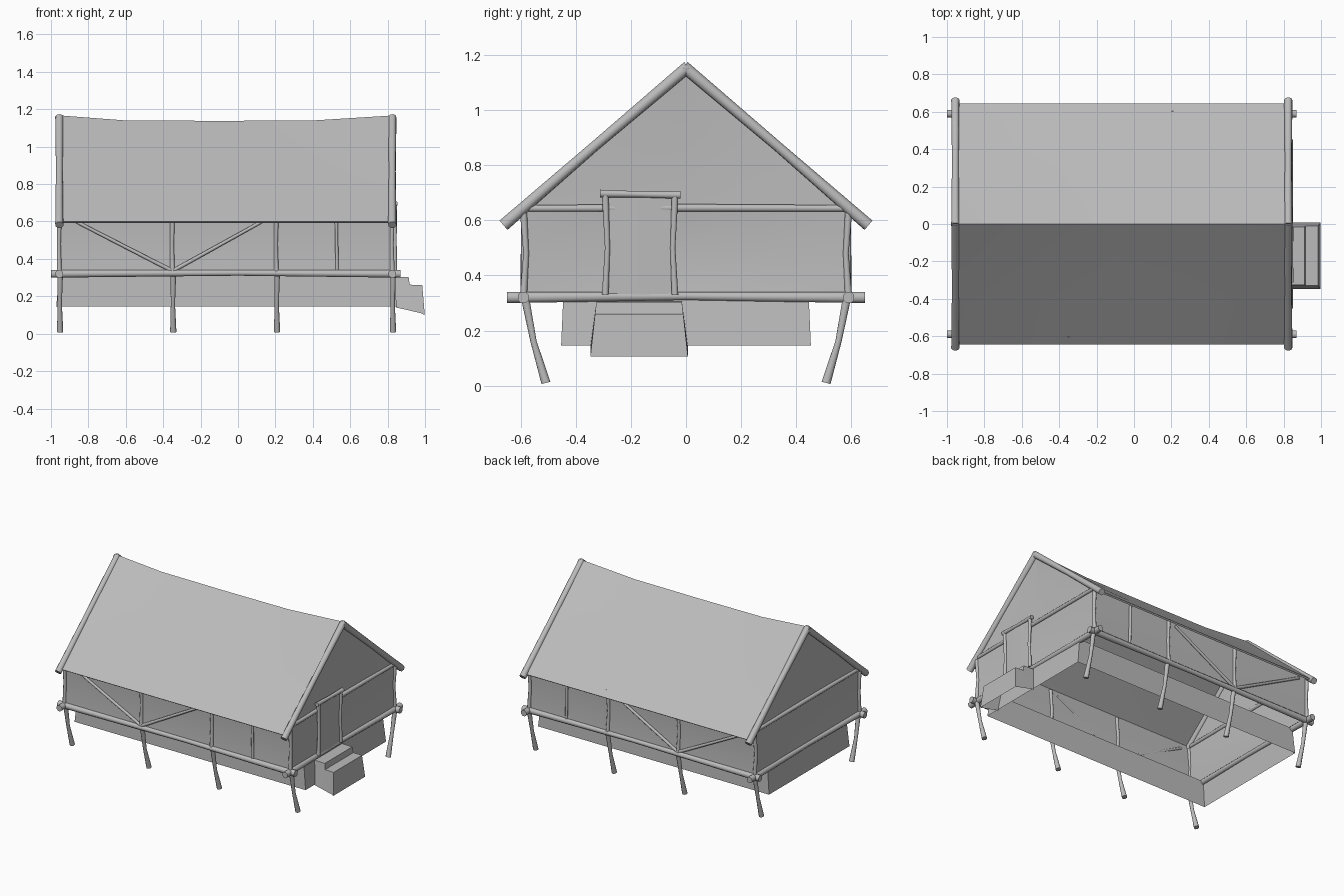
import bpy, bmesh
from mathutils import Vector
from math import cos, sin, pi, radians

cube = bpy.data.objects.get("Cube")
if cube:
    bpy.data.objects.remove(cube, do_unlink=True)

grey = bpy.data.materials.new("plain_grey")
grey.use_nodes = True
grey.diffuse_color = (0.5, 0.5, 0.5, 1)
grey.node_tree.nodes["Principled BSDF"].inputs["Base Color"].default_value = (0.5, 0.5, 0.5, 1)

XB, XF = -0.955, 0.825      # end frames
YW = 0.59                   # long wall frames
LEG_X = (XB, -0.35, 0.205, XF)


def finish(name, bm, angle=50):
    bmesh.ops.recalc_face_normals(bm, faces=bm.faces)
    mesh = bpy.data.meshes.new(name)
    bm.to_mesh(mesh)
    bm.free()
    mesh.materials.append(grey)
    obj = bpy.data.objects.new(name, mesh)
    bpy.context.collection.objects.link(obj)
    bpy.ops.object.select_all(action='DESELECT')
    obj.select_set(True)
    bpy.context.view_layer.objects.active = obj
    bpy.ops.object.shade_smooth_by_angle(angle=radians(angle))
    return obj


def pole(name, points, radii, sides=8):
    """Round log through the points, one radius for each point."""
    pts = [Vector(p) for p in points]
    axis = (pts[-1] - pts[0]).normalized()
    u = axis.orthogonal().normalized()
    v = axis.cross(u)
    bm = bmesh.new()
    rings = []
    for p, r in zip(pts, radii):
        rings.append([bm.verts.new(p + r * (u * cos(2 * pi * (i + .5) / sides) + v * sin(2 * pi * (i + .5) / sides)))
                      for i in range(sides)])
    for a, b in zip(rings, rings[1:]):
        for i in range(sides):
            j = (i + 1) % sides
            bm.faces.new((a[i], a[j], b[j], b[i]))
    bm.faces.new(rings[0])
    bm.faces.new(rings[-1])
    return finish(name, bm)


def sheet(name, rows, closed=False, angle=50):
    """Surface through rows of points."""
    bm = bmesh.new()
    grid = [[bm.verts.new(p) for p in row] for row in rows]
    for a, b in zip(grid, grid[1:]):
        n = len(a)
        for i in range(n if closed else n - 1):
            j = (i + 1) % n
            bm.faces.new((a[i], a[j], b[j], b[i]))
    return finish(name, bm, angle)


# Long sides: beams, legs, posts and braces
for s, side in ((-1, "front"), (1, "back")):
    y = s * YW
    pole(side + "_floor_beam", [(-1.0, y, .32), (0, y, .325), (.87, y, .32)], (.022, .016, .022))
    for i, x in enumerate(LEG_X):
        pole(f"{side}_leg_{i}", [(x + .004, s * .582, .31), (x + .002, s * .553, .16), (x + .004, s * .508, .01)],
             (.016, .012, .018))
        pole(f"{side}_post_{i}", [(x, y, .32), (x - .003, s * .58, .48), (x, y, .635)], (.014, .011, .014))
    pole(side + "_thin_post", [(.53, y, .33), (.525, y, .62)], (.009, .009))
    for x in (-.89, .15):
        pole(f"{side}_brace", [(-.35, y, .335), (x, y, .612)], (.011, .009))
    # Canvas wall, drawn slightly inward at mid height
    sheet(side + "_wall", [[(x, y - s * d, z) for x in LEG_X]
                           for z, d in ((.325, 0), (.48, .01), (.645, 0))])

# End frames: beams, gable walls and roof edge logs
for x, end, out in ((XB, "left_end", -1), (XF, "right_end", 1)):
    pole(end + "_floor_beam", [(x, -.65, .32), (x, 0, .325), (x, .65, .32)], (.022, .016, .022))
    pole(end + "_upper_beam", [(x, -.6, .643), (x, 0, .645), (x, .6, .643)], (.013, .015, .013))
    sheet(end + "_wall", [[(x - out * d * k, y, z) for y, k in ((-YW, 0), (-.3, 1), (0, 1), (.3, 1), (YW, 0))]
                          for z, d in ((.32, .0), (.48, .02), (.645, 0))])
    sheet(end + "_gable", [[(x, -YW, .645), (x - out * .01, 0, .645), (x, YW, .645)],
                           [(x, -.3, .89), (x - out * .02, 0, .89), (x, .3, .89)],
                           [(x, -.01, 1.14), (x, 0, 1.143), (x, .01, 1.14)]])
    for s in (-1, 1):
        pole(end + "_rafter", [(x, -s * .008, 1.157), (x, s * .33, .87), (x, s * .662, .582)], (.023, .019, .023))

# Sagging roof cloth
profile = ((-.645, .6), (-.43, .782), (-.215, .964), (0, 1.15), (.215, .964), (.43, .782), (.645, .6))
sag = ((-.94, -.016), (-.6, .01), (-.1, .012), (.4, .01), (.815, -.016))
sheet("roof", [[(x, y, z - d * (z - .6) / .55) for y, z in profile] for x, d in sag])
for s in (-1, 1):
    sheet("eave_lip", [[(x, s * .645, .6) for x in (-.94, .815)], [(x, s * .635, .592) for x in (-.94, .815)]])

# Open skirt below the floor
sheet("underfloor_skirt", [[(x, y, z) for x, y in ((a, -w), (b, -w), (b, w), (a, w))]
                           for z, a, b, w in ((.145, -.972, .85, .453), (.325, -.955, .83, .445))], closed=True)

# Door on the right end
sheet("door_panel", [[(XF + .012, -.292, z), (XF + .016, -.17, z), (XF + .012, -.04, z)] for z in (.33, .51, .69)])
for y, lean in ((-.293, .008), (-.04, -.008)):
    pole("door_jamb", [(XF + .014, y, .33), (XF + .014, y + lean, .5), (XF + .014, y, .69)], (.013, .01, .013))
pole("door_lintel", [(XF + .014, -.312, .697), (XF + .014, -.165, .694), (XF + .014, -.02, .692)], (.015, .012, .015))

# Steps: open shell with flared sides
edge = ((XF, .305), (.912, .303), (.918, .262), (.985, .26), (.998, .105))
flare = [.155 + .022 * (.305 - z) / .2 for _, z in edge]
sheet("step_treads", [[(x, -.17 + s * w, z) for s in (-1, 0, 1)] for (x, z), w in zip(edge, flare)], angle=60)
for s in (-1, 1):
    sheet("step_side", [[(x, -.17 + s * w, z) for (x, z), w in zip(edge, flare)],
                        [(x, -.17 + s * .177, z) for x, z in
                         ((.845, .14), (.9, .128), (.925, .122), (.98, .109), (.998, .1))]])
